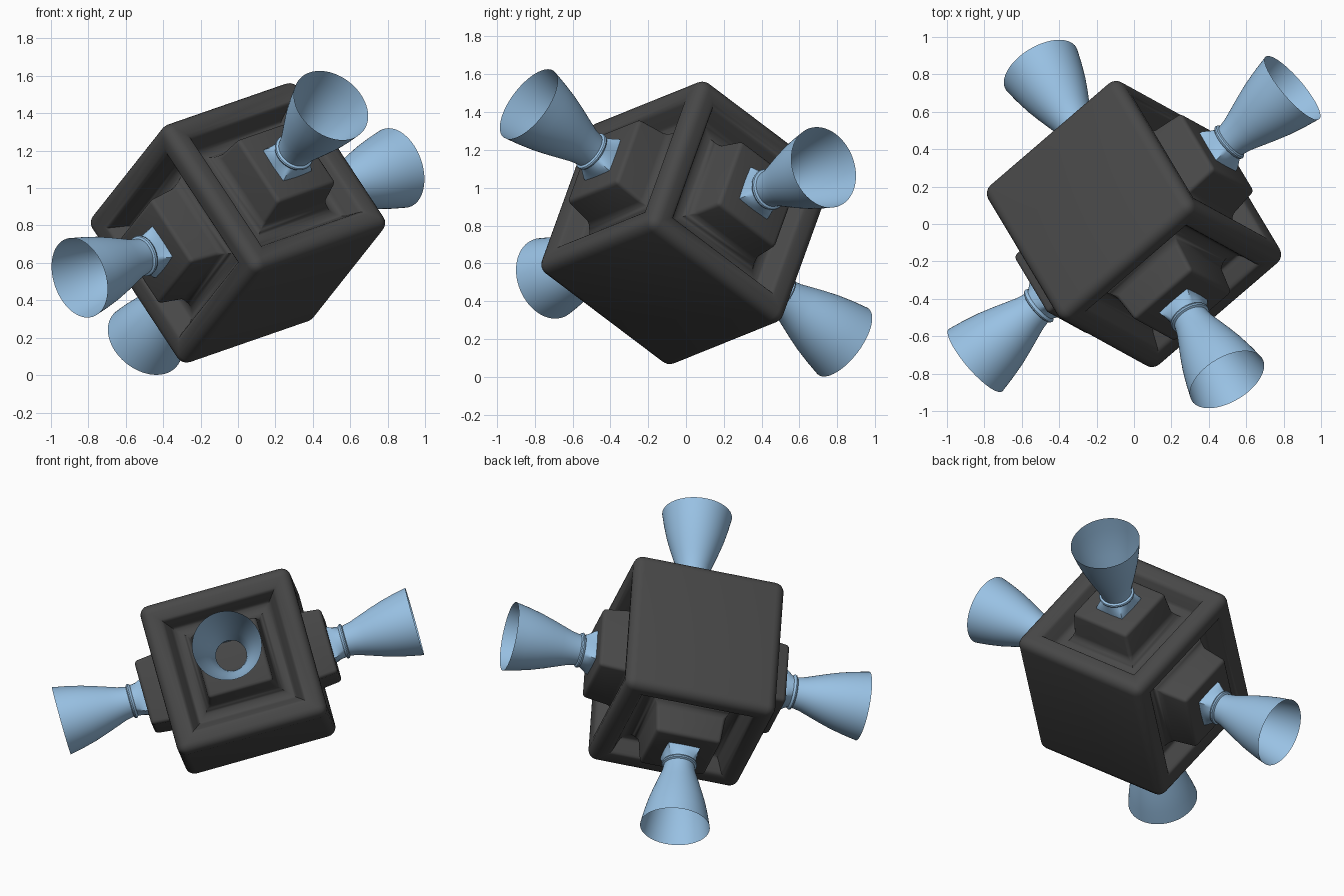
import bpy, bmesh, math
from mathutils import Vector, Matrix

if "Cube" in bpy.data.objects:
    bpy.data.objects.remove(bpy.data.objects["Cube"])

# Tilted body axes: four thruster sides lie on +-X and +-Y of this frame
X = Vector((0.733, 0.630, 0.254)).normalized()
Y = Vector((0.433, -0.720, 0.545))
Y = (Y - X * Y.dot(X)).normalized()
Z = X.cross(Y)
ROT = Matrix((X, Y, Z)).transposed().to_4x4()
FRAME = Matrix.Translation((0, 0, 0.814)) @ ROT


def material(name, rgb):
    m = bpy.data.materials.new(name)
    m.diffuse_color = (*rgb, 1)
    m.use_nodes = True
    m.node_tree.nodes["Principled BSDF"].inputs["Base Color"].default_value = m.diffuse_color
    return m


DARK = material("dark grey", (0.065, 0.065, 0.065))
BLUE = material("light blue", (0.32, 0.54, 0.78))


def finish(bm, name, mat, matrix, angle):
    bmesh.ops.recalc_face_normals(bm, faces=bm.faces)
    me = bpy.data.meshes.new(name)
    bm.to_mesh(me)
    bm.free()
    me.materials.append(mat)
    ob = bpy.data.objects.new(name, me)
    bpy.context.collection.objects.link(ob)
    ob.matrix_world = matrix
    bpy.ops.object.select_all(action='DESELECT')
    ob.select_set(True)
    bpy.context.view_layer.objects.active = ob
    bpy.ops.object.shade_smooth_by_angle(angle=math.radians(angle))
    return ob


# Body: rounded cube with a recess and a raised pedestal on four sides
HALF, ROUND = 0.49, 0.06
bm = bmesh.new()
bmesh.ops.create_cube(bm, size=2 * HALF)
bmesh.ops.bevel(bm, geom=bm.edges[:], offset=ROUND, segments=5, profile=0.5,
                affect='EDGES')
bm.normal_update()
sides = [f for f in bm.faces if f.calc_area() > 0.5 and abs(f.normal.z) < 0.1]
rings = [(0.365, 0.48), (0.315, 0.375), (0.265, 0.37), (0.228, 0.42),
         (0.21, 0.61)]            # (half width, distance from centre)
soft = []
for f in sides:
    h0, d0 = HALF - ROUND, HALF
    for i, (h, d) in enumerate(rings):
        bmesh.ops.inset_individual(bm, faces=[f], thickness=h0 - h,
                                   depth=d - d0, use_even_offset=True)
        h0, d0 = h, d
        # square the ring up exactly
        n = Vector((round(f.normal.x), round(f.normal.y), 0))
        t = Vector((-n.y, n.x, 0))
        for v in f.verts:
            v.co = (n * d + t * math.copysign(h, v.co.dot(t))
                    + Vector((0, 0, math.copysign(h, v.co.z))))
        soft += list(f.edges)
    bm.normal_update()
    # upright corners of the pedestal
    soft += [e for v in f.verts for e in v.link_edges if e not in f.edges]
bmesh.ops.bevel(bm, geom=list(set(soft)), offset=0.022, segments=3,
                profile=0.5, affect='EDGES', clamp_overlap=True)
finish(bm, "body", DARK, FRAME, 45)

# Nozzle profile: (distance, radius, squareness)
PROFILE = [(0.58, 0.107, 1), (0.625, 0.105, 0.8), (0.655, 0.102, 0.4),
           (0.68, 0.100, 0), (0.686, 0.109, 0), (0.694, 0.112, 0),
           (0.702, 0.109, 0), (0.708, 0.097, 0), (0.76, 0.108, 0),
           (0.83, 0.132, 0), (0.90, 0.156, 0), (0.98, 0.181, 0),
           (1.07, 0.203, 0), (1.155, 0.220, 0)]
SEG = 64


def nozzle(index):
    bm = bmesh.new()
    prev = None
    for d, r, sq in PROFILE:
        ring = []
        for k in range(SEG):
            a = 2 * math.pi * k / SEG
            c, s = math.cos(a), math.sin(a)
            rad = r * (1 - sq + sq / max(abs(c), abs(s)))
            ring.append(bm.verts.new((d, rad * c, rad * s)))
        if prev:
            for k in range(SEG):
                j = (k + 1) % SEG
                bm.faces.new((prev[k], prev[j], ring[j], ring[k]))
        prev = ring
    turn = Matrix.Rotation(index * math.pi / 2, 4, 'Z')
    finish(bm, "nozzle_%d" % (index + 1), BLUE, FRAME @ turn, 40)


for i in range(4):
    nozzle(i)
